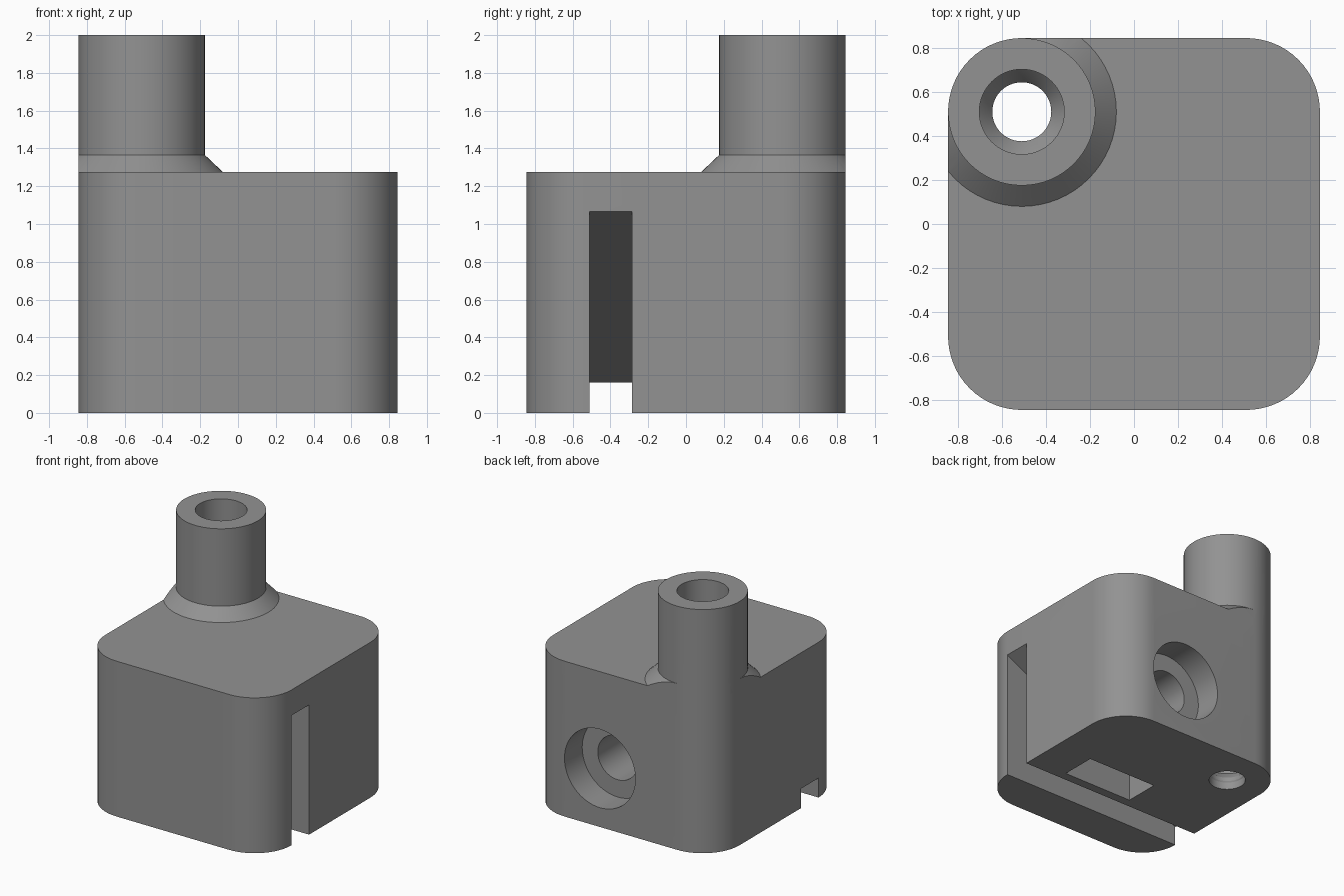
import bpy, bmesh, math
from mathutils import Matrix

if "Cube" in bpy.data.objects:
    bpy.data.objects.remove(bpy.data.objects["Cube"])

HALF, R, H = 0.845, 0.335, 1.275     # body half width, corner radius, height
C = HALF - R                         # corner / tube centre offset
SX, SZ = 0.19, 0.48                  # screw axis position
SEG = 64

grey = bpy.data.materials.new("grey plastic")
grey.diffuse_color = (0.29, 0.29, 0.29, 1)
grey.use_nodes = True
grey.node_tree.nodes["Principled BSDF"].inputs["Base Color"].default_value = grey.diffuse_color


def add_object(name, bm):
    bmesh.ops.remove_doubles(bm, verts=bm.verts, dist=1e-5)
    bmesh.ops.recalc_face_normals(bm, faces=bm.faces)
    me = bpy.data.meshes.new(name)
    bm.to_mesh(me)
    bm.free()
    ob = bpy.data.objects.new(name, me)
    bpy.context.collection.objects.link(ob)
    me.materials.append(grey)
    return ob


def extrude(name, points, direction):
    """Solid from a flat outline pushed along a direction."""
    bm = bmesh.new()
    face = bm.faces.new([bm.verts.new(p) for p in points])
    ext = bmesh.ops.extrude_face_region(bm, geom=[face], use_keep_orig=True)
    bmesh.ops.translate(bm, vec=direction,
                        verts=[g for g in ext["geom"] if isinstance(g, bmesh.types.BMVert)])
    return add_object(name, bm)


def lathe(name, profile, matrix):
    """Solid of revolution from (radius, height) pairs, closed at both ends."""
    bm = bmesh.new()
    rings = [[bm.verts.new((r * math.cos(2 * math.pi * i / SEG),
                            r * math.sin(2 * math.pi * i / SEG), z))
              for i in range(SEG)] for r, z in profile]
    for a, b in zip(rings, rings[1:]):
        for i in range(SEG):
            j = (i + 1) % SEG
            bm.faces.new((a[i], a[j], b[j], b[i]))
    bm.faces.new(rings[0])
    bm.faces.new(rings[-1])
    bm.transform(matrix)
    return add_object(name, bm)


def box(name, x0, x1, y0, y1, z0, z1):
    return extrude(name, [(x0, y0, z0), (x1, y0, z0), (x1, y1, z0), (x0, y1, z0)],
                   (0, 0, z1 - z0))


def boolean(target, tool, operation):
    mod = target.modifiers.new(tool.name, "BOOLEAN")
    mod.object, mod.operation, mod.solver = tool, operation, "EXACT"
    bpy.context.view_layer.objects.active = target
    bpy.ops.object.modifier_apply(modifier=mod.name)
    bpy.data.objects.remove(tool, do_unlink=True)


def rounded_outline(z):
    pts = []
    for k, (sx, sy) in enumerate([(1, 1), (-1, 1), (-1, -1), (1, -1)]):
        for i in range(SEG // 4 + 1):
            a = math.pi / 2 * k + 2 * math.pi * i / SEG
            pts.append((sx * C + R * math.cos(a), sy * C + R * math.sin(a), z))
    return pts


# rounded block
body = extrude("sensor_body", rounded_outline(0), (0, 0, H))

# corner tube with a sloped collar trimmed to the block outline
tube_axis = Matrix.Translation((-C, C, 0))
tube = lathe("tube", [(0.43, 1.1), (0.43, H), (R, 1.365), (R, 2.0)], tube_axis)
boolean(tube, extrude("trim", rounded_outline(0.5), (0, 0, 2)), "INTERSECT")
boolean(body, tube, "UNION")

# stepped bore down through the tube
boolean(body, lathe("bore", [(0.14, -0.1), (0.14, 0.06), (0.134, 0.07), (0.134, 0.10),
                             (0.14, 0.11), (0.193, 0.17), (0.193, 2.1)], tube_axis),
        "DIFFERENCE")

# lever slot with a sloping ceiling, open below and on both sides
slope = (1.065 - 0.16) / (2 * HALF)
e = HALF + 0.1
slot = [(-e, -0.1), (e, -0.1), (e, 1.065 + 0.1 * slope), (-e, 0.16 - 0.1 * slope)]
boolean(body, extrude("lever_slot", [(x, -0.512, z) for x, z in slot], (0, 0.227, 0)),
        "DIFFERENCE")

# nut pocket open at the bottom
boolean(body, box("nut_pocket", SX - 0.32, SX + 0.32, -0.21, 0.083, -0.1, 0.80), "DIFFERENCE")

# counterbored screw hole from the back into the slot
screw_axis = Matrix.Translation((SX, 0, SZ)) @ Matrix.Rotation(math.radians(-90), 4, "X")
boolean(body, lathe("screw_hole", [(0.18, -0.4), (0.18, HALF - 0.23), (0.322, HALF - 0.23),
                                   (0.322, HALF + 0.1)], screw_axis), "DIFFERENCE")

# smooth curved walls, keep edges sharp
bpy.ops.object.select_all(action="DESELECT")
body.select_set(True)
bpy.context.view_layer.objects.active = body
bpy.ops.object.shade_smooth_by_angle(angle=math.radians(25))
